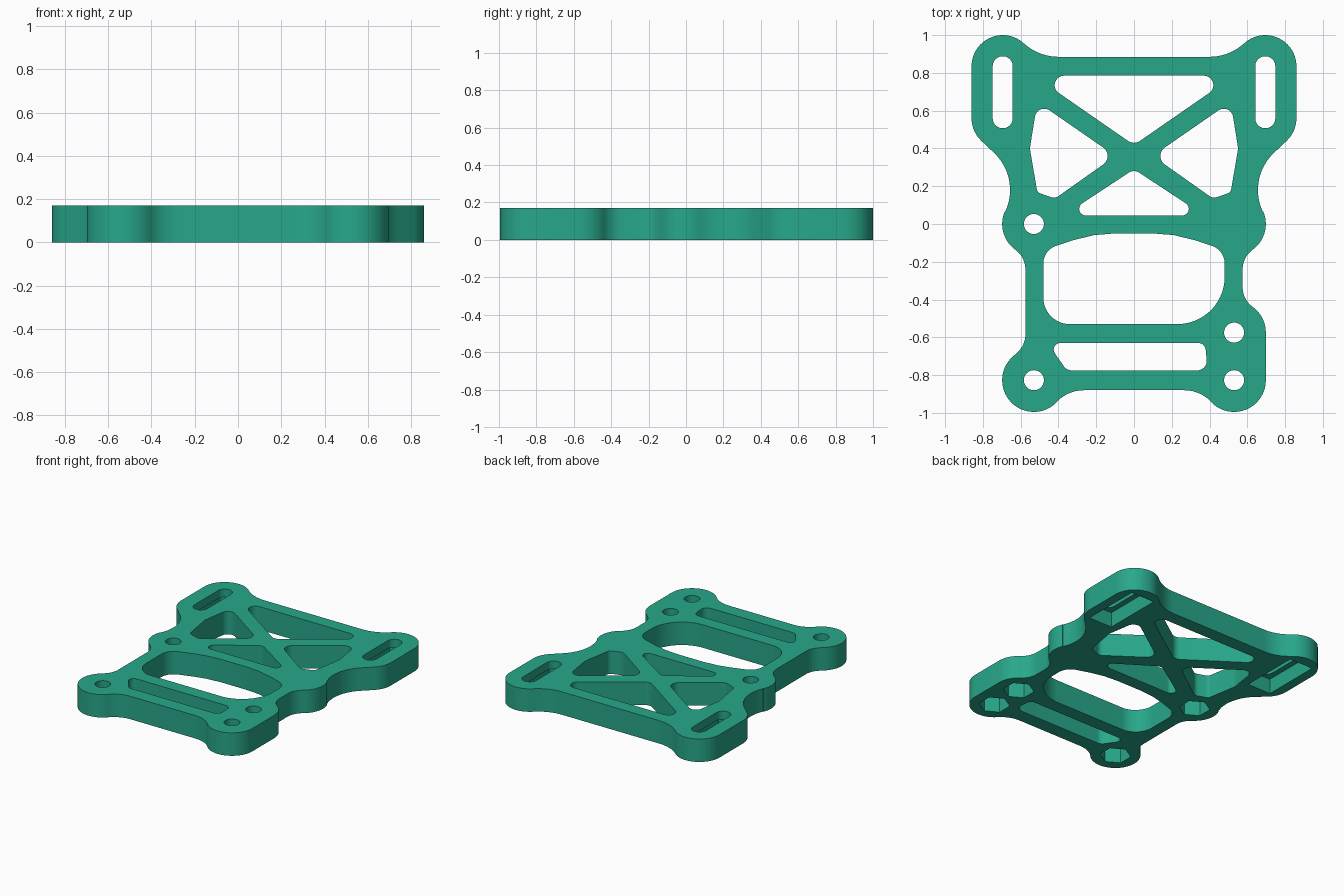
import bpy, bmesh, math

if "Cube" in bpy.data.objects:
    bpy.data.objects.remove(bpy.data.objects["Cube"])

H = 0.17          # plate thickness
POCKET = 0.11     # depth of nut pockets on the underside


def belt(circles):
    """Counter-clockwise outline wrapped round circles (x, y, r); r < 0 makes a hollow curve."""
    n = len(circles)
    normals = []
    for i, (x, y, r) in enumerate(circles):
        x2, y2, r2 = circles[(i + 1) % n]
        d = math.hypot(x2 - x, y2 - y)
        c = max(-1, min(1, (r - r2) / d))
        normals.append(math.atan2(y2 - y, x2 - x) - math.acos(c))
    pts = []
    for i, (x, y, r) in enumerate(circles):
        a, b = normals[i - 1], normals[i]
        sweep = (b - a) % math.tau if r > 0 else -((a - b) % math.tau)
        if abs(sweep) > 6:
            sweep = 0
        steps = max(2, int(abs(sweep) / math.radians(6)))
        for k in range(steps + 1):
            t = a + sweep * k / steps
            p = (x + r * math.cos(t), y + r * math.sin(t))
            if not pts or math.dist(p, pts[-1]) > 0.002:
                pts.append(p)
    if math.dist(pts[0], pts[-1]) < 0.002:
        pts.pop()
    return pts


def ring(x, y, r, sides, start=0.0):
    return [(x + r * math.cos(start + math.tau * k / sides),
             y + r * math.sin(start + math.tau * k / sides)) for k in range(sides)]


def mirror(circles):
    """Mirror a belt in x, keeping it counter-clockwise."""
    return [(-x, y, r) for x, y, r in reversed(circles)]


def prism(name, outlines, z0, z1):
    bm = bmesh.new()
    for pts in outlines:
        low = [bm.verts.new((x, y, z0)) for x, y in pts]
        top = [bm.verts.new((x, y, z1)) for x, y in pts]
        bm.faces.new(low[::-1])
        bm.faces.new(top)
        for i in range(len(pts)):
            j = (i + 1) % len(pts)
            bm.faces.new((low[i], low[j], top[j], top[i]))
    mesh = bpy.data.meshes.new(name)
    bm.to_mesh(mesh)
    bm.free()
    ob = bpy.data.objects.new(name, mesh)
    bpy.context.collection.objects.link(ob)
    return ob


# Outer outline: bolt lugs joined by hollow fillets
plate = prism("mounting_plate", [belt([
    (-.53, -.827, .168), (-.265, -1.08, -.2), (.265, -1.08, -.2),
    (.53, -.827, .168), (.53, -.575, .168),
    (.705, -.334, -.13), (.705, -.241, -.13), (.53, 0, .168),
    (.926, .18, -.27), (.695, .56, .165), (.695, .835, .165),
    (.40, 1.155, -.27), (-.40, 1.155, -.27),
    (-.695, .835, .165), (-.695, .56, .165), (-.926, .18, -.27),
    (-.53, 0, .168), (-.705, -.241, -.13), (-.705, -.584, -.13),
])], 0, H)

# Truss windows, large opening and front slot
side_window = [(-.195, .36, .055), (-.475, .56, .05), (-.45, .40, .1),
               (-.485, .19, .03), (-.425, .185, .045)]
windows = [
    [(0, .485, .055), (.37, .735, .05), (-.37, .735, .05)],
    [(0, .23, .05), (-.255, .08, .035), (.255, .08, .035)],
    side_window, mirror(side_window),
    [(.1, -.75, .7), (-.1, -.75, .7), (-.38, -.21, .1),
     (-.34, -.39, .14), (.23, -.28, .25), (.38, -.21, .1)],
    [(.34, -.67, .04), (-.39, -.665, .035), (-.33, -.725, .05), (.335, -.725, .05)],
]
# Long adjusting slots at the rear
for s in (-1, 1):
    windows.append([(s * .695, .56, .053), (s * .695, .835, .053)])

# Bolt holes with hexagonal nut pockets; rectangular pockets under the slots
bolts = [(-.53, 0), (-.53, -.827), (.53, -.827), (.53, -.575)]
holes = [belt(w) for w in windows] + [ring(x, y, .053, 40) for x, y in bolts]
pockets = [ring(x, y, .105, 6, math.pi / 2) for x, y in bolts]
for s in (-1, 1):
    x = s * .695
    pockets.append([(x - .095, .478), (x + .095, .478), (x + .095, .918), (x - .095, .918)])

cutters = [prism("through_cutter", holes, -.1, H + .1),
           prism("pocket_cutter", pockets, -.1, POCKET)]
for c in cutters:
    c.hide_render = True
    m = plate.modifiers.new(c.name, "BOOLEAN")
    m.operation = "DIFFERENCE"
    m.solver = "EXACT"
    m.object = c

# Apply the cuts and drop the cutters
bpy.context.view_layer.update()
cut = bpy.data.meshes.new_from_object(plate.evaluated_get(bpy.context.evaluated_depsgraph_get()))
plate.modifiers.clear()
plate.data = cut
for c in cutters:
    bpy.data.objects.remove(c)

# Colour and shading
teal = bpy.data.materials.new("teal_plastic")
teal.diffuse_color = (.021, .39, .255, 1)
teal.use_nodes = True
teal.node_tree.nodes["Principled BSDF"].inputs["Base Color"].default_value = teal.diffuse_color
plate.data.materials.clear()
plate.data.materials.append(teal)
bpy.context.view_layer.objects.active = plate
plate.select_set(True)
bpy.ops.object.shade_smooth_by_angle(angle=math.radians(30))
